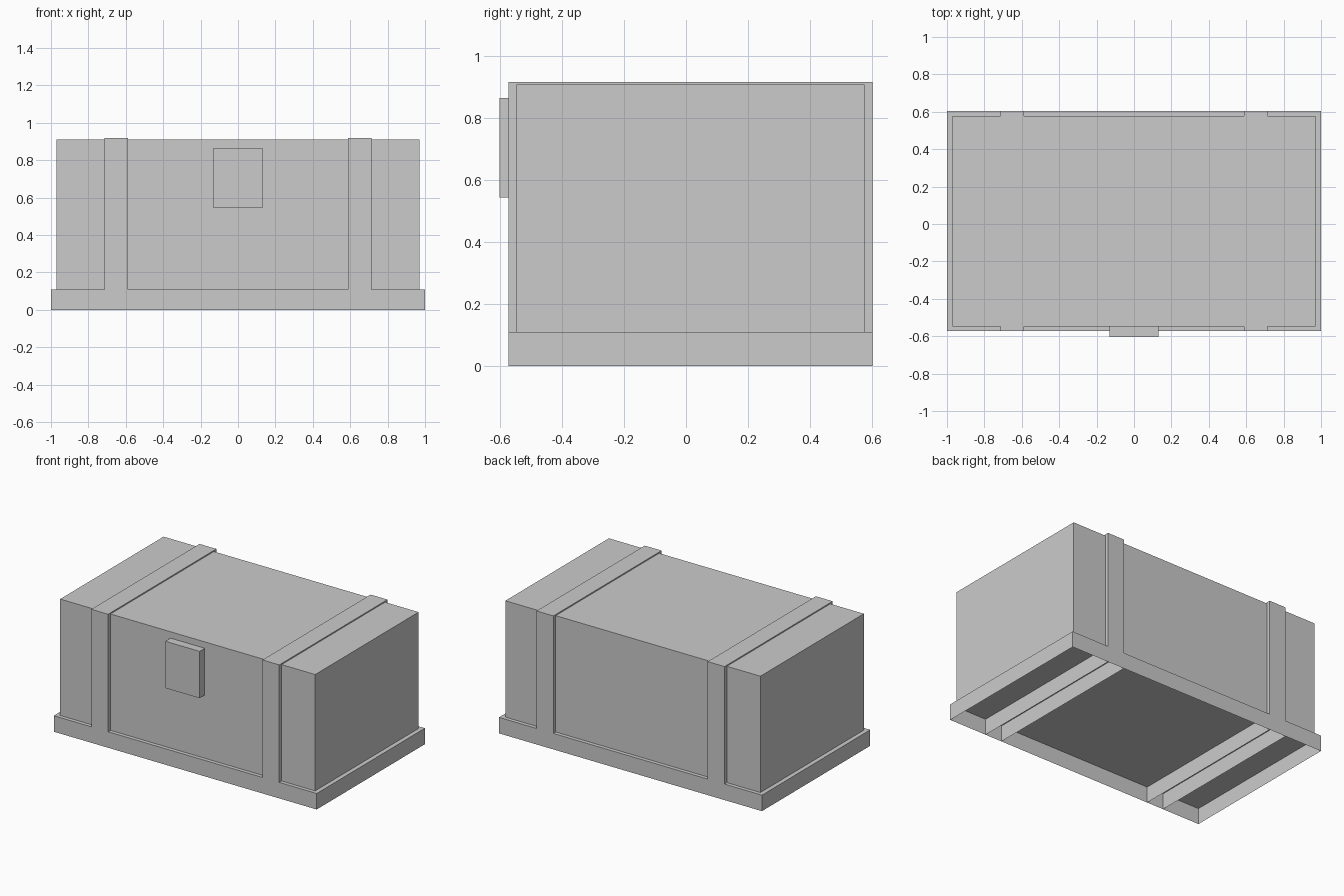
import bpy
import bmesh

if "Cube" in bpy.data.objects:
    bpy.data.objects.remove(bpy.data.objects["Cube"], do_unlink=True)

grey = bpy.data.materials.new("plain_grey")
grey.use_nodes = True
colour = (0.6, 0.6, 0.6, 1)
grey.diffuse_color = colour
grey.node_tree.nodes["Principled BSDF"].inputs["Base Color"].default_value = colour


def box(name, xs, ys, zs, drop=lambda n: False):
    """Box between the given limits, without the faces whose normal drop() picks."""
    bm = bmesh.new()
    bmesh.ops.create_cube(bm, size=1)
    bm.normal_update()
    gone = [f for f in bm.faces if drop(f.normal)]
    bmesh.ops.delete(bm, geom=gone, context='FACES')
    for v in bm.verts:
        v.co = [lim[1] if c > 0 else lim[0] for c, lim in zip(v.co, (xs, ys, zs))]
    mesh = bpy.data.meshes.new(name)
    bm.to_mesh(mesh)
    bm.free()
    mesh.materials.append(grey)
    obj = bpy.data.objects.new(name, mesh)
    bpy.context.collection.objects.link(obj)
    return obj


def is_bottom(n):
    return n.z < -0.5


def not_side(n):
    return abs(n.x) < 0.5


rim_top = 0.11
outer_y = (-0.573, 0.603)

# Hollow base rim; its top closes the underside of the body
box("base_rim", (-1, 1), outer_y, (0, rim_top), is_bottom)

# Main body of the chest
box("chest_body", (-0.97, 0.97), (-0.547, 0.577), (rim_top, 0.91), is_bottom)

# Straps wrapped around the body, with thin ribs carried down inside the base
for side, xs in (("right", (-0.715, -0.587)), ("left", (0.587, 0.715))):
    box(side + "_strap", xs, outer_y, (rim_top, 0.918), is_bottom)
    box(side + "_strap_ribs", xs, outer_y, (0, rim_top), not_side)

# Latch plate on the front
box("latch", (-0.13, 0.13), (-0.603, -0.547), (0.544, 0.866))
